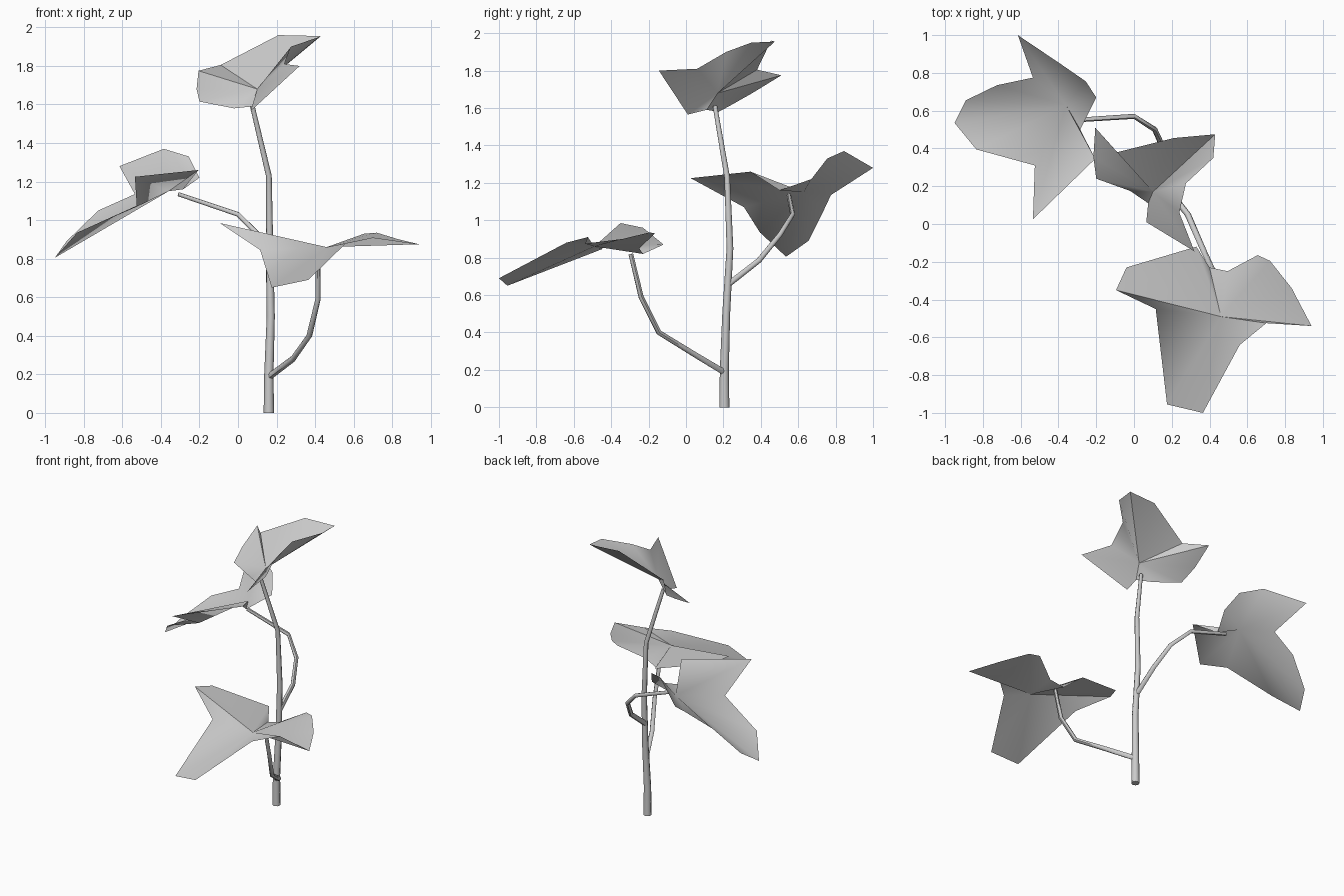
import bpy
import bmesh
import math
from mathutils import Vector

default_cube = bpy.data.objects.get("Cube")
if default_cube:
    bpy.data.objects.remove(default_cube, do_unlink=True)


def make_material(name, colour):
    material = bpy.data.materials.new(name)
    material.use_nodes = True
    material.diffuse_color = colour
    shader = material.node_tree.nodes["Principled BSDF"]
    shader.inputs["Base Color"].default_value = colour
    return material


plain_grey = make_material("plain_grey", (0.6, 0.6, 0.6, 1.0))


def finish(bm, name, sharp_angle):
    """Turn a bmesh into a shaded object with the shared material."""
    bmesh.ops.recalc_face_normals(bm, faces=bm.faces)
    mesh = bpy.data.meshes.new(name)
    bm.to_mesh(mesh)
    bm.free()
    mesh.materials.append(plain_grey)
    part = bpy.data.objects.new(name, mesh)
    bpy.context.collection.objects.link(part)
    bpy.ops.object.select_all(action="DESELECT")
    part.select_set(True)
    bpy.context.view_layer.objects.active = part
    bpy.ops.object.shade_smooth_by_angle(angle=math.radians(sharp_angle))
    return part


def make_tube(name, path, start_radius, end_radius, sides):
    """Sweep a tapering polygon along a path and cap both ends."""
    bm = bmesh.new()
    points = [Vector(p) for p in path]
    last = len(points) - 1
    side = Vector((1, 0, 0))
    rings = []
    for i, point in enumerate(points):
        tangent = (points[min(i + 1, last)] - points[max(i - 1, 0)]).normalized()
        # Carry the previous side direction along so that the tube does not twist
        side = (side - tangent * side.dot(tangent)).normalized()
        other = tangent.cross(side)
        radius = start_radius + (end_radius - start_radius) * i / last
        ring = []
        for k in range(sides):
            angle = math.tau * k / sides
            offset = side * math.cos(angle) + other * math.sin(angle)
            ring.append(bm.verts.new(point + offset * radius))
        rings.append(ring)
    for lower, upper in zip(rings, rings[1:]):
        for k in range(sides):
            n = (k + 1) % sides
            bm.faces.new((lower[k], lower[n], upper[n], upper[k]))
    bm.faces.new(rings[0])
    bm.faces.new(rings[-1])
    return finish(bm, name, 60)


def make_leaf(name, heart, outline):
    """Fold a thin lobed blade around its heart, where the veins meet."""
    bm = bmesh.new()
    centre = bm.verts.new(heart)
    rim = [bm.verts.new(p) for p in outline]
    for current, following in zip(rim, rim[1:] + rim[:1]):
        bm.faces.new((centre, current, following))
    return finish(bm, name, 50)


# Main stem, rising and leaning slightly at the top
make_tube("main_stem", [
    (.16, .205, 0), (.16, .205, .2), (.17, .215, .5), (.165, .235, .85),
    (.16, .22, 1.23), (.07, .155, 1.61)], .027, .012, 8)

# Side branches
make_tube("front_branch", [
    (.165, .2, .19), (.285, .05, .28), (.37, -.145, .4),
    (.415, -.24, .59), (.415, -.295, .82)], .018, .013, 6)
make_tube("back_branch", [
    (.165, .23, .66), (.16, .39, .785), (.11, .5, .92),
    (0, .57, 1.03), (-.31, .55, 1.135)], .018, .012, 6)

# Lobed leaves
make_leaf("front_leaf", (.46, -.49, .86), [
    (.33, -.12, .87), (-.04, -.23, .96), (-.095, -.35, .985),
    (.115, -.45, .845), (.175, -.955, .65), (.365, -1, .69),
    (.56, -.64, .88), (.7, -.525, .91), (.94, -.54, .875),
    (.835, -.34, .9), (.72, -.195, .935), (.655, -.165, .93),
    (.495, -.25, .85), (.4, -.23, .82)])

make_leaf("back_leaf", (-.36, .63, 1.15), [
    (-.615, 1, 1.28), (-.385, .845, 1.37), (-.255, .755, 1.33),
    (-.2, .67, 1.22), (-.285, .5, 1.16), (-.205, .345, 1.26),
    (-.535, .025, 1.225), (-.525, .31, 1.07), (-.835, .395, .935),
    (-.95, .535, .805), (-.89, .655, .89), (-.725, .735, 1.05),
    (-.535, .775, 1.135)])

make_leaf("top_leaf", (.1, .17, 1.68), [
    (-.205, .51, 1.775), (-.09, .38, 1.805), (.21, .455, 1.96),
    (.43, .475, 1.955), (.42, .35, 1.95), (.275, .215, 1.9),
    (.24, .06, 1.81), (.32, -.145, 1.8), (.065, .01, 1.565),
    (.075, .11, 1.59), (-.02, .175, 1.58), (-.2, .24, 1.615),
    (-.215, .355, 1.68)])
